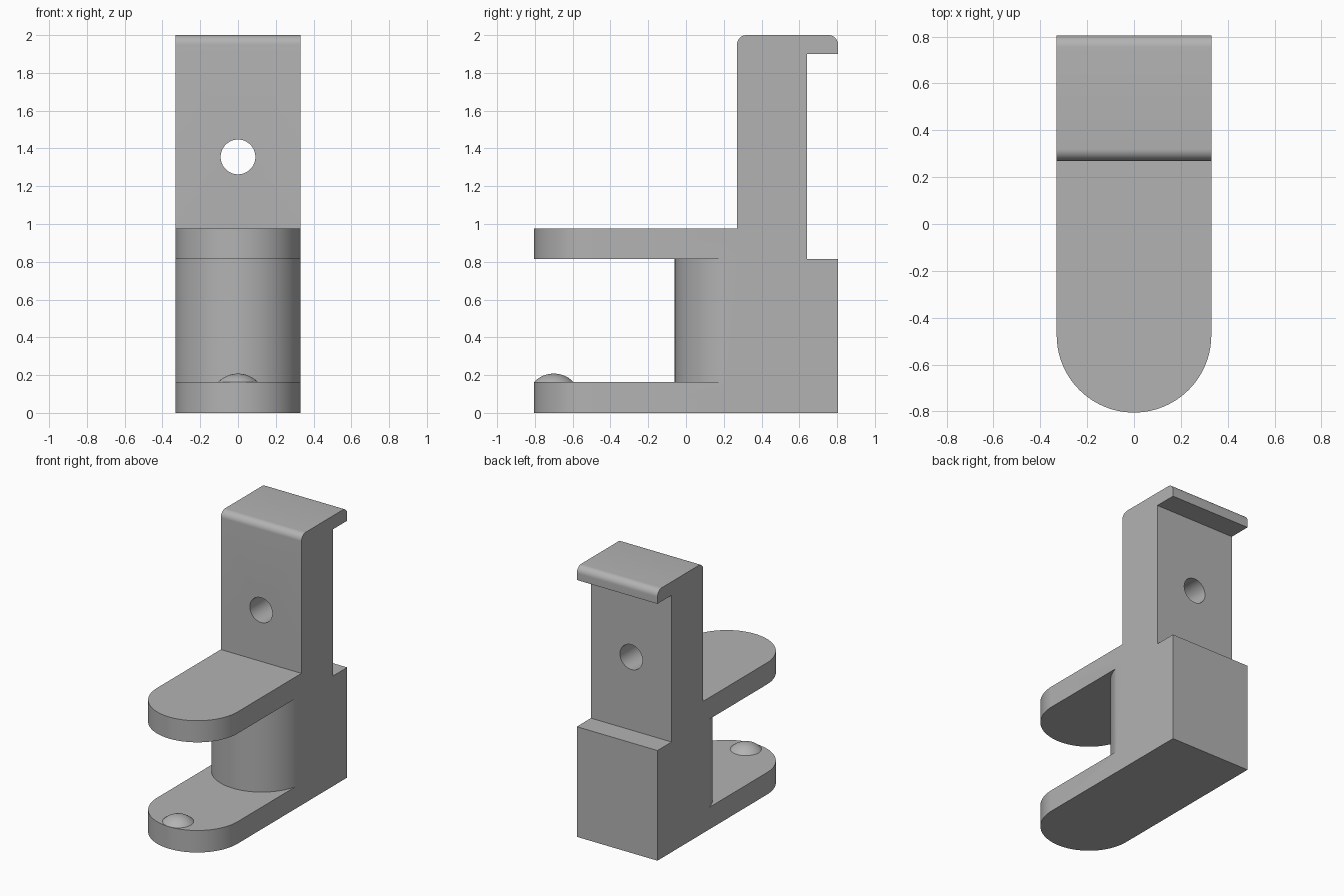
import bpy, bmesh
from math import sin, cos, pi, asin
from mathutils import Matrix, Vector

if "Cube" in bpy.data.objects:
    bpy.data.objects.remove(bpy.data.objects["Cube"])

HALF = 0.33      # half width of the bracket
BACK = 0.805     # rear plane, the front tip mirrors it
WALL = 0.27      # front plane of the upright

grey = bpy.data.materials.new("plain_grey")
grey.use_nodes = True
colour = (0.45, 0.45, 0.45, 1)
grey.diffuse_color = colour
grey.node_tree.nodes["Principled BSDF"].inputs["Base Color"].default_value = colour


def arc(cx, cy, r, start, end, steps):
    return [(cx + r * cos(start + (end - start) * i / steps),
             cy + r * sin(start + (end - start) * i / steps)) for i in range(steps + 1)]


def finish(name, bm):
    bmesh.ops.recalc_face_normals(bm, faces=bm.faces)
    mesh = bpy.data.meshes.new(name)
    bm.to_mesh(mesh)
    bm.free()
    mesh.materials.append(grey)
    obj = bpy.data.objects.new(name, mesh)
    bpy.context.collection.objects.link(obj)
    return obj


def extrude(name, points, offset):
    """Close a 3D outline and sweep it along an offset."""
    bm = bmesh.new()
    face = bm.faces.new([bm.verts.new(p) for p in points])
    swept = bmesh.ops.extrude_face_region(bm, geom=[face])["geom"]
    bmesh.ops.translate(bm, vec=Vector(offset),
                        verts=[v for v in swept if isinstance(v, bmesh.types.BMVert)])
    return finish(name, bm)


def plate(name, outline, low, high):
    return extrude(name, [(x, y, low) for x, y in outline], (0, 0, high - low))


def combine(target, other, operation):
    mod = target.modifiers.new(operation.title(), "BOOLEAN")
    mod.operation, mod.solver, mod.object = operation, "EXACT", other
    bpy.context.view_layer.objects.active = target
    bpy.ops.object.modifier_apply(modifier=mod.name)
    bpy.data.objects.remove(other)


# Upright with rear block and rounded top lip, drawn in side profile
round_r = 0.05
profile = [(WALL, 0), (BACK, 0), (BACK, 0.815), (0.64, 0.815), (0.64, 1.9), (BACK, 1.9)]
profile += arc(BACK - round_r, 2 - round_r, round_r, 0, pi / 2, 10)
profile += arc(WALL + round_r, 2 - round_r, round_r, pi / 2, pi, 10)
bracket = extrude("bracket", [(-HALF, y, z) for y, z in profile], (2 * HALF, 0, 0))

# Two round-ended tongues
inner = WALL + 0.03
tongue = [(HALF, inner), (-HALF, inner)] + arc(0, HALF - BACK, HALF, pi, 2 * pi, 64)
for name, low, high in (("lower_tongue", 0, 0.163), ("upper_tongue", 0.815, 0.975)):
    combine(bracket, plate(name, tongue, low, high), "UNION")

# Curved core between the tongues
core_r, core_y = 0.339, 0.279
half_angle = asin(HALF / core_r)
core = [(HALF, inner), (-HALF, inner)]
core += arc(0, core_y, core_r, 1.5 * pi - half_angle, 1.5 * pi + half_angle, 64)
combine(bracket, plate("core", core, 0.1, 0.9), "UNION")

# Screw hole through the upright
bm = bmesh.new()
bmesh.ops.create_cone(bm, cap_ends=True, segments=64, radius1=0.092, radius2=0.092, depth=1,
                      matrix=Matrix.Translation((0, 0.45, 1.355)) @ Matrix.Rotation(pi / 2, 4, "X"))
combine(bracket, finish("hole_cutter", bm), "DIFFERENCE")

# Domed locating bump: revolved spherical cap on a short stem
ball_r, rim_r, rim_z = 0.145, 0.105, 0.163
rim_angle = asin(rim_r / ball_r)
drop = rim_z - ball_r * cos(rim_angle)
bm = bmesh.new()
path = [bm.verts.new((ball_r * sin(rim_angle * i / 10), 0, drop + ball_r * cos(rim_angle * i / 10)))
        for i in range(11)]
path.append(bm.verts.new((rim_r, 0, 0.1)))
edges = [bm.edges.new(pair) for pair in zip(path, path[1:])]
bmesh.ops.spin(bm, geom=path + edges, cent=(0, 0, 0), axis=(0, 0, 1), angle=2 * pi, steps=48)
bmesh.ops.remove_doubles(bm, verts=bm.verts, dist=0.0001)
bmesh.ops.translate(bm, verts=bm.verts, vec=(0, 0.105 - BACK, 0))
bump = finish("locating_bump", bm)

# Smooth curves, sharp corners
for obj in (bracket, bump):
    bpy.ops.object.select_all(action="DESELECT")
    obj.select_set(True)
    bpy.context.view_layer.objects.active = obj
    bpy.ops.object.shade_smooth_by_angle(angle=pi / 6)
